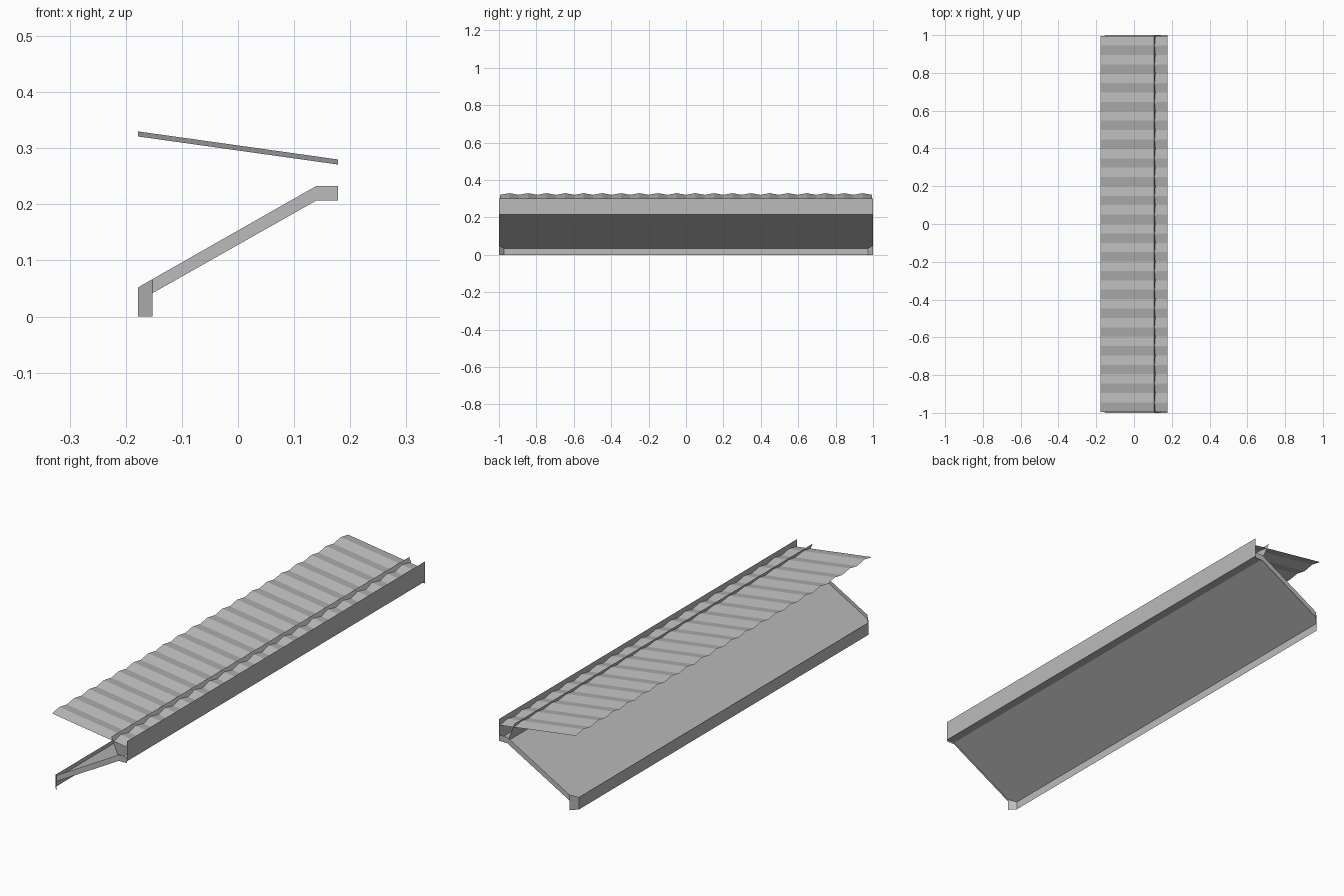
import bpy
import math

cube = bpy.data.objects.get("Cube")
if cube:
    bpy.data.objects.remove(cube, do_unlink=True)

grey = bpy.data.materials.new("plain grey metal")
grey.use_nodes = True
colour = (0.5, 0.5, 0.5, 1.0)
grey.diffuse_color = colour
grey.node_tree.nodes["Principled BSDF"].inputs["Base Color"].default_value = colour

# Main plan and section dimensions
HALF_X, HALF_Y = 0.178, 1.0
POST_X, POST_Y = -0.152, 0.972      # chamfered low corners
BEND_X = 0.14                       # where the slope meets the gutter
FLOOR_LOW, FLOOR_HIGH = 0.035, 0.215


def build(name, verts, faces):
    mesh = bpy.data.meshes.new(name)
    mesh.from_pydata(verts, [], faces)
    mesh.materials.append(grey)
    mesh.update()
    obj = bpy.data.objects.new(name, mesh)
    bpy.context.collection.objects.link(obj)
    return obj


def sheet(name, profile, half_y):
    """Sweep an open (x, z) profile along y."""
    n = len(profile)
    verts = [(x, y, z) for y in (-half_y, half_y) for x, z in profile]
    faces = [(i, i + 1, n + i + 1, n + i) for i in range(n - 1)]
    return build(name, verts, faces)


# Sloping floor with clipped low corners
slope = (FLOOR_HIGH - FLOOR_LOW) / (BEND_X + HALF_X)
outline = [(-HALF_X, -POST_Y), (POST_X, -HALF_Y), (BEND_X, -HALF_Y),
           (BEND_X, HALF_Y), (POST_X, HALF_Y), (-HALF_X, POST_Y)]
build("sloping_floor",
      [(x, y, FLOOR_LOW + slope * (x + HALF_X)) for x, y in outline],
      [tuple(range(len(outline)))])

# Low front lip
sheet("low_lip", [(-HALF_X, 0.052), (-HALF_X, 0)], POST_Y)

# Gutter: slanted inner wall, flat bottom, upright outer wall
sheet("gutter", [(0.105, 0.30), (BEND_X, FLOOR_HIGH),
                 (HALF_X, FLOOR_HIGH), (HALF_X, 0.30)], HALF_Y)

# End rails and chamfered corner plates, one pair per end
rail = [(POST_X, 0.042), (BEND_X, 0.207), (HALF_X, 0.207),
        (HALF_X, 0.233), (BEND_X, 0.233), (POST_X, 0.067)]
for side, s in (("right_end", -1), ("left_end", 1)):
    order = (0, 1, 4, 5), (1, 2, 3, 4)
    build(side + "_rail", [(x, s * HALF_Y, z) for x, z in rail],
          [f[::-s] for f in order])
    build(side + "_corner",
          [(-HALF_X, s * POST_Y, 0), (POST_X, s * HALF_Y, 0),
           (POST_X, s * HALF_Y, 0.067), (-HALF_X, s * POST_Y, 0.052)],
          [(0, 1, 2, 3)[::-s]])

# Corrugated roof: shallow ridges running across the width
WAVES, STEPS, ROOF_Y = 20, 4, 0.994
count = WAVES * STEPS
verts = []
for i in range(count + 1):
    y = -ROOF_Y + 2 * ROOF_Y * i / count
    wave = -0.0045 * math.cos(2 * math.pi * i / STEPS)
    verts += [(-HALF_X, y, 0.3255 + wave), (HALF_X, y, 0.2755 + wave)]
build("corrugated_roof", verts,
      [(2 * i, 2 * i + 1, 2 * i + 3, 2 * i + 2) for i in range(count)])
